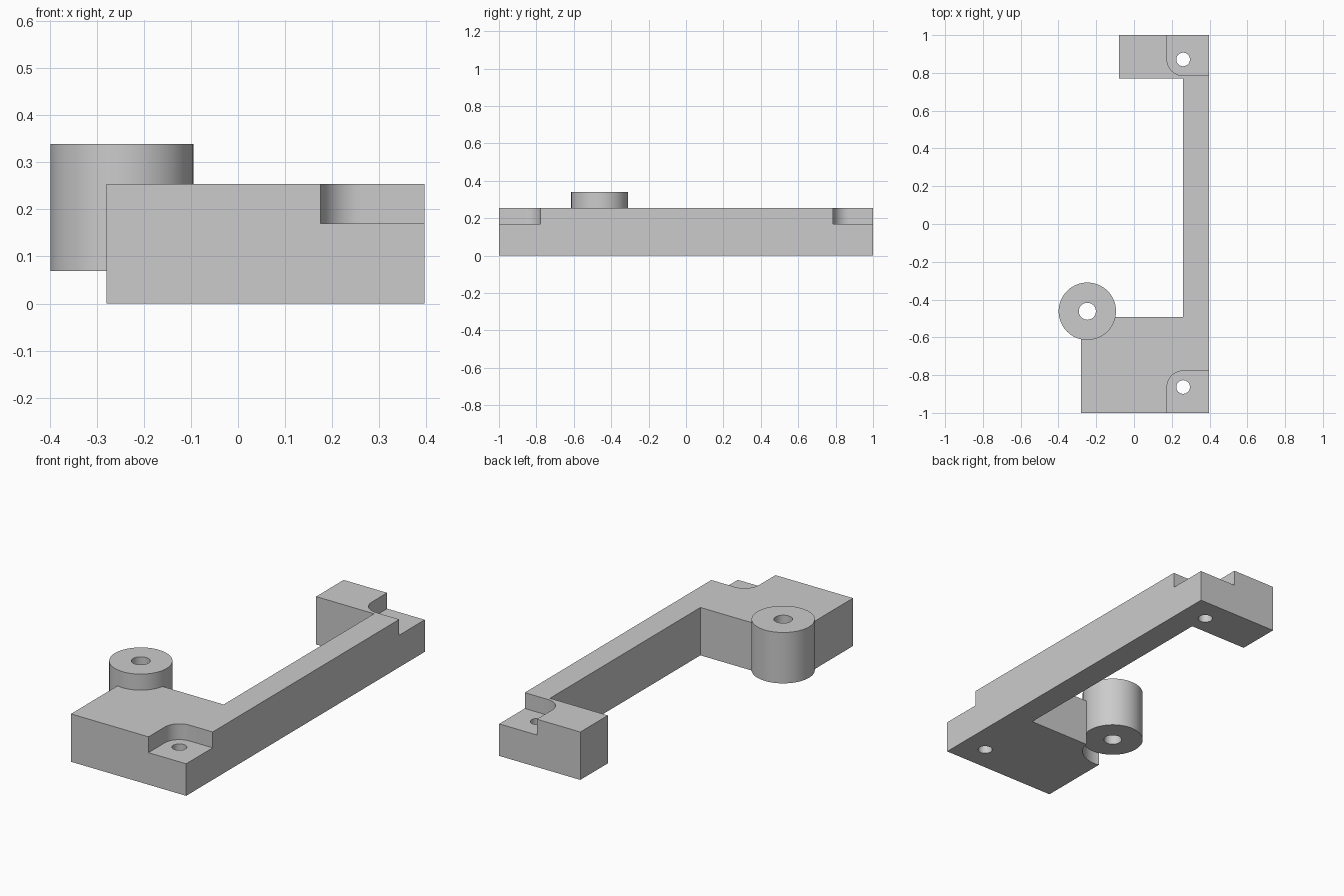
import bpy, bmesh, math

if "Cube" in bpy.data.objects:
    bpy.data.objects.remove(bpy.data.objects["Cube"])

TOP = 0.254          # top of the bracket
POCKET_Z = 0.17      # floor of the screw pockets
BOSS = (-0.247, -0.462)
SCREWS = [(0.26, 0.871), (0.26, -0.863)]

grey = bpy.data.materials.new("plain grey")
grey.diffuse_color = (0.6, 0.6, 0.6, 1)
grey.use_nodes = True
grey.node_tree.nodes["Principled BSDF"].inputs["Base Color"].default_value = grey.diffuse_color


def prism(name, pts, z0, z1):
    """Extrude a flat outline from z0 to z1."""
    bm = bmesh.new()
    face = bm.faces.new([bm.verts.new((x, y, z0)) for x, y in pts])
    ext = bmesh.ops.extrude_face_region(bm, geom=[face])
    moved = [v for v in ext["geom"] if isinstance(v, bmesh.types.BMVert)]
    bmesh.ops.translate(bm, verts=moved, vec=(0, 0, z1 - z0))
    bmesh.ops.recalc_face_normals(bm, faces=bm.faces)
    mesh = bpy.data.meshes.new(name)
    bm.to_mesh(mesh)
    bm.free()
    mesh.materials.append(grey)
    ob = bpy.data.objects.new(name, mesh)
    bpy.context.collection.objects.link(ob)
    return ob


def circle(c, r, n=64):
    return [(c[0] + r * math.cos(2 * math.pi * i / n),
             c[1] + r * math.sin(2 * math.pi * i / n)) for i in range(n)]


def combine(target, other, operation):
    """Apply a boolean and discard the helper object."""
    bpy.context.view_layer.objects.active = target
    mod = target.modifiers.new("boolean", 'BOOLEAN')
    mod.operation = operation
    mod.solver = 'EXACT'
    mod.object = other
    bpy.ops.object.modifier_apply(modifier=mod.name)
    bpy.data.objects.remove(other, do_unlink=True)


# Bracket outline: long rail with a short arm at the back, wide pad at the front
bracket = prism("bracket", [
    (-0.28, -1), (0.396, -1), (0.396, 1), (-0.08, 1),
    (-0.08, 0.769), (0.26, 0.769), (0.26, -0.492), (-0.28, -0.492)], 0, TOP)

# Round boss, cleared away underneath, with a bore through it
combine(bracket, prism("boss", circle(BOSS, 0.152), 0.03, 0.339), 'UNION')
combine(bracket, prism("boss_clearance", circle(BOSS, 0.1525), -0.1, 0.069), 'DIFFERENCE')
combine(bracket, prism("boss_bore", circle(BOSS, 0.045, 48), -0.2, 0.5), 'DIFFERENCE')

# Corner pockets with one rounded inner corner, and the screw holes
for cx, cy in SCREWS:
    s = 1 if cy > 0 else -1
    r = 0.085
    arc = [(cx - r * math.cos(a), cy - s * r * math.sin(a))
           for a in (math.pi / 2 * i / 16 for i in range(17))]
    outline = arc + [(0.5, cy - s * r), (0.5, s * 1.1), (cx - r, s * 1.1)]
    combine(bracket, prism("pocket", outline, POCKET_Z, 0.4), 'DIFFERENCE')
    combine(bracket, prism("screw_hole", circle((cx, cy), 0.036, 48), -0.1, 0.4), 'DIFFERENCE')

# Smooth the round walls, keep the edges crisp
bpy.ops.object.select_all(action='DESELECT')
bracket.select_set(True)
bpy.context.view_layer.objects.active = bracket
bpy.ops.object.shade_smooth_by_angle(angle=math.radians(30))
